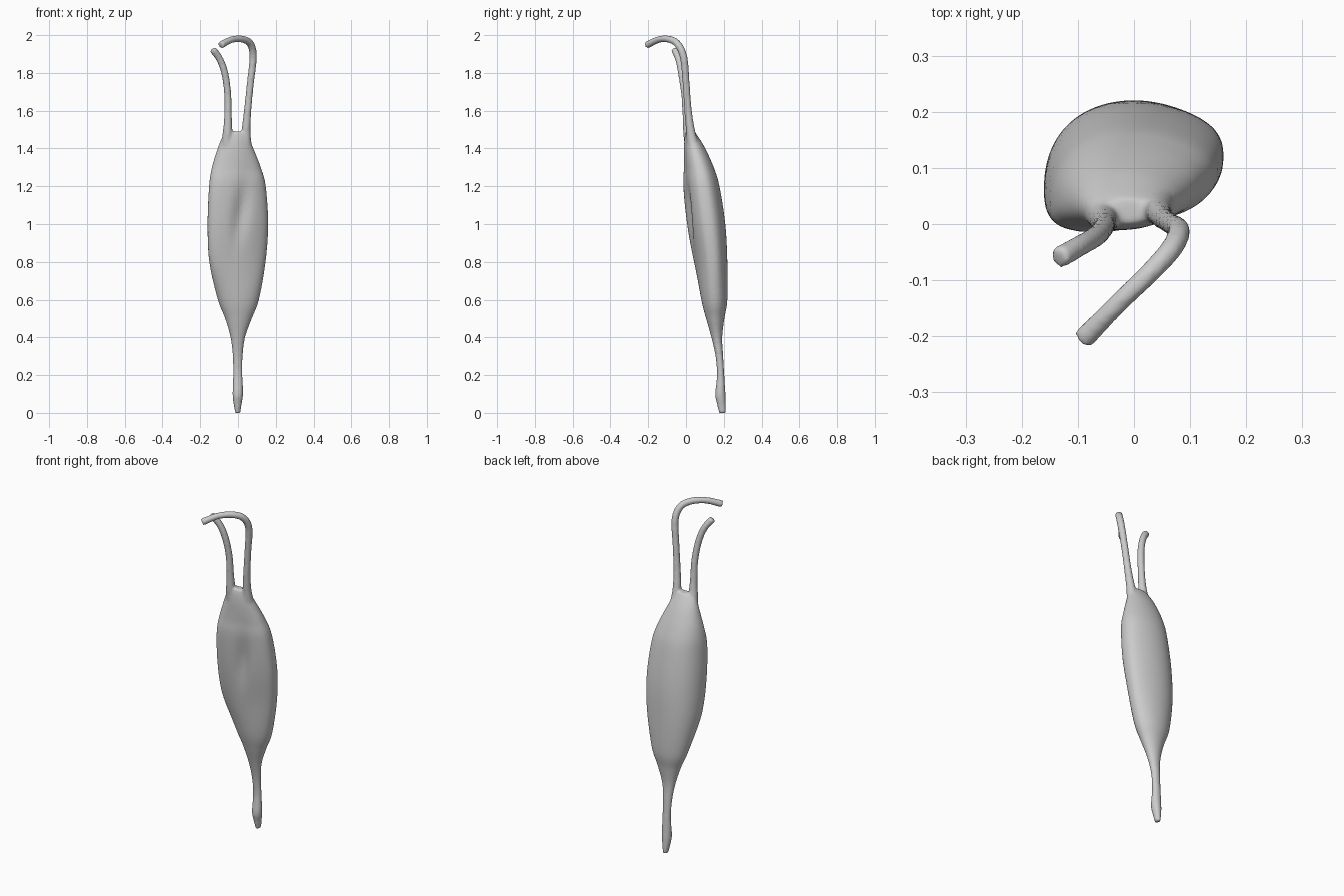
import bpy, bmesh, math
from mathutils import Vector

if "Cube" in bpy.data.objects:
    bpy.data.objects.remove(bpy.data.objects["Cube"])


def spline(rows, steps):
    """Catmull-Rom interpolation of equally long rows of numbers."""
    out = []
    for i in range(len(rows) - 1):
        p0, p1 = rows[max(i - 1, 0)], rows[i]
        p2, p3 = rows[i + 1], rows[min(i + 2, len(rows) - 1)]
        for s in range(steps):
            t = s / steps
            out.append([0.5 * (2 * b + (c - a) * t + (2 * a - 5 * b + 4 * c - d) * t * t
                               + (3 * b - a - 3 * c + d) * t ** 3)
                        for a, b, c, d in zip(p0, p1, p2, p3)])
    return out + [list(rows[-1])]


def skin(bm, rings):
    """Bridge rings of points into a closed tube."""
    loops = [[bm.verts.new(p) for p in ring] for ring in rings]
    n = len(loops[0])
    for a, b in zip(loops, loops[1:]):
        for i in range(n):
            j = (i + 1) % n
            bm.faces.new((a[i], a[j], b[j], b[i]))
    bm.faces.new(loops[0][::-1])
    bm.faces.new(loops[-1])


def belly_ring(row, n=48):
    """D-shaped section: round back, flatter tilted front with a groove."""
    z, xl, xr, yf, yb = row
    body = math.exp(-((z - 1.02) / 0.36) ** 4)
    cx, a = (xl + xr) / 2, (xr - xl) / 2
    mid = yf + (yb - yf) * (0.5 - 0.07 * body)
    pts = []
    for i in range(n):
        t = 2 * math.pi * i / n
        c, s = math.cos(t), math.sin(t)
        x = cx + a * c
        if s >= 0:
            y = mid + (yb - mid) * s ** (1 - 0.1 * body)
        else:
            y = mid - (mid - yf) * (-s) ** (1 - 0.3 * body)
            gx = 0.02 + 0.12 * (z - 1.1)
            y += 0.022 * math.exp(-((x - gx) / 0.04) ** 2 - ((z - 1.06) / 0.15) ** 2)
        y += body * (0.2 * c * a * (1 - max(s, 0)) + 0.012 * max(-s, 0))
        pts.append((x, y, z))
    return pts


def tube(bm, rows, n=20):
    """Sweep a circle along rows of (x, y, z, radius)."""
    path = spline(rows, 6)
    pts = [Vector(p[:3]) for p in path]
    rings, side = [], Vector((1, 0, 0))
    for i, p in enumerate(pts):
        d = (pts[min(i + 1, len(pts) - 1)] - pts[max(i - 1, 0)]).normalized()
        side = (side - d * side.dot(d)).normalized()
        up = d.cross(side)
        rings.append([p + path[i][3] * (side * math.cos(2 * math.pi * k / n)
                                        + up * math.sin(2 * math.pi * k / n))
                      for k in range(n)])
    skin(bm, rings)


bm = bmesh.new()

# Muscle belly and lower tendon: z, left, right, front, back
belly = [
    (-0.002, -0.014, 0.012, 0.175, 0.212),
    (0.05, -0.024, 0.020, 0.163, 0.211),
    (0.10, -0.029, 0.027, 0.154, 0.209),
    (0.20, -0.026, 0.024, 0.164, 0.203),
    (0.30, -0.028, 0.025, 0.156, 0.197),
    (0.40, -0.040, 0.038, 0.134, 0.192),
    (0.50, -0.068, 0.073, 0.106, 0.203),
    (0.60, -0.107, 0.111, 0.079, 0.219),
    (0.80, -0.152, 0.146, 0.038, 0.219),
    (1.00, -0.161, 0.160, 0.003, 0.208),
    (1.20, -0.153, 0.147, -0.018, 0.177),
    (1.30, -0.138, 0.121, -0.016, 0.147),
    (1.40, -0.108, 0.082, -0.014, 0.102),
    (1.46, -0.084, 0.058, -0.008, 0.066),
    (1.49, -0.064, 0.044, 0.000, 0.045),
]
skin(bm, [belly_ring(r) for r in spline(belly, 6)])

# Two upper tendons: x, y, z, radius
tube(bm, [(-0.065, 0.035, 1.36, 0.034), (-0.056, 0.013, 1.47, 0.027),
          (-0.053, 0.003, 1.56, 0.021), (-0.054, -0.006, 1.68, 0.019),
          (-0.068, -0.022, 1.79, 0.019), (-0.095, -0.038, 1.87, 0.019),
          (-0.134, -0.06, 1.925, 0.020)])
tube(bm, [(0.045, 0.045, 1.38, 0.034), (0.042, 0.026, 1.48, 0.025),
          (0.051, 0.011, 1.60, 0.020), (0.065, 0.001, 1.74, 0.019),
          (0.080, -0.012, 1.88, 0.020), (0.068, -0.042, 1.95, 0.020),
          (0.030, -0.085, 1.977, 0.019), (-0.030, -0.143, 1.977, 0.018),
          (-0.092, -0.207, 1.947, 0.020)])

mesh = bpy.data.meshes.new("muscle")
bm.to_mesh(mesh)
bm.free()
muscle = bpy.data.objects.new("muscle", mesh)
bpy.context.collection.objects.link(muscle)

# Fuse the parts into one smooth organic skin
rm = muscle.modifiers.new("fuse", 'REMESH')
rm.mode = 'VOXEL'
rm.voxel_size = 0.0065
rm.use_smooth_shade = True
sm = muscle.modifiers.new("soften", 'SMOOTH')
sm.factor = 0.5
sm.iterations = 8
